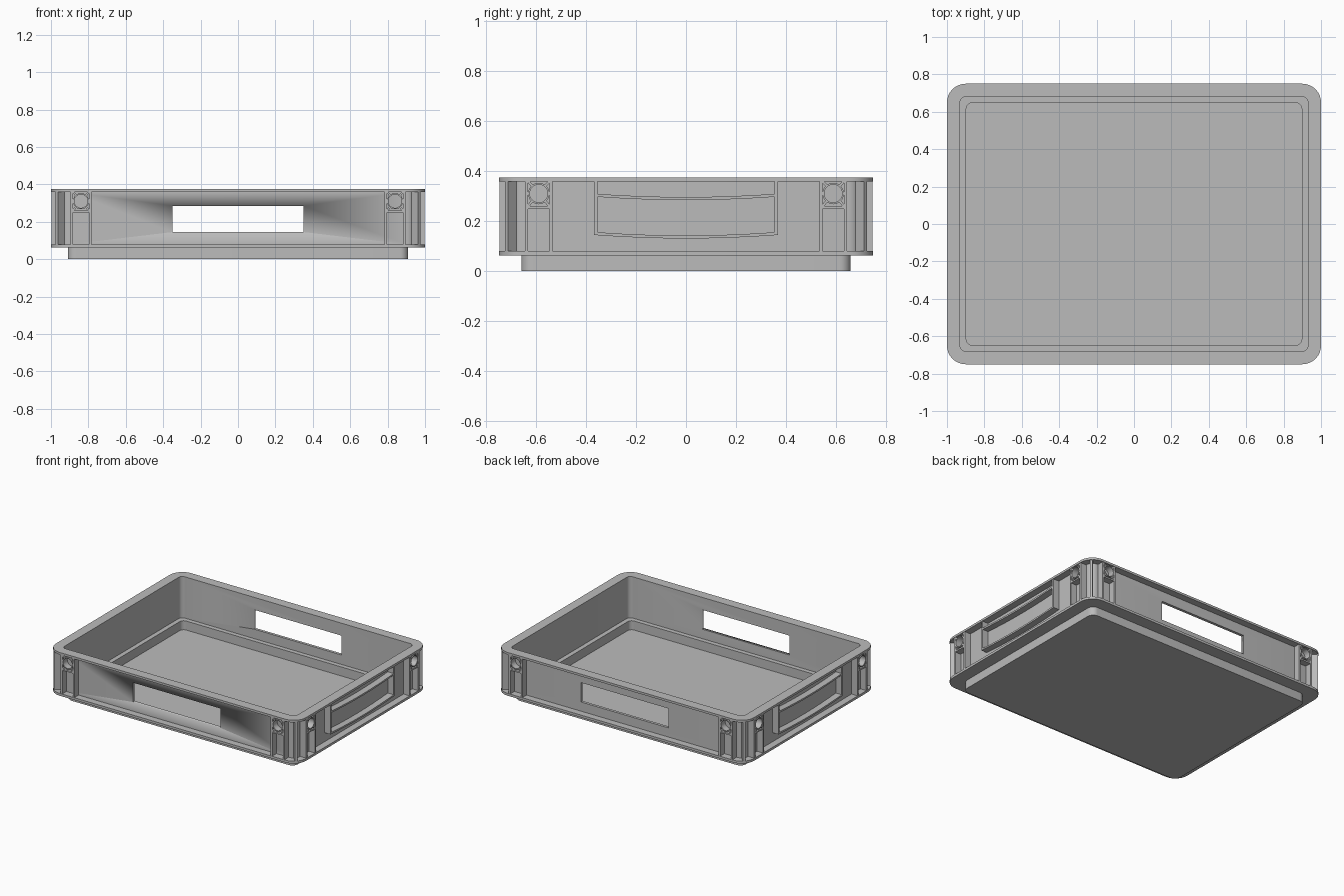
import bpy, bmesh, math
from mathutils import Vector

if "Cube" in bpy.data.objects:
    bpy.data.objects.remove(bpy.data.objects["Cube"])

grey = bpy.data.materials.new("grey plastic")
grey.use_nodes = True
COLOUR = (0.5, 0.5, 0.5, 1)
grey.diffuse_color = COLOUR
grey.node_tree.nodes["Principled BSDF"].inputs["Base Color"].default_value = COLOUR

Z_LOW, Z_HIGH = 0.075, 0.365      # ribs run between the two flanges


def finish(bm, name, mirror=(False, False)):
    bmesh.ops.recalc_face_normals(bm, faces=bm.faces)
    mesh = bpy.data.meshes.new(name)
    bm.to_mesh(mesh)
    bm.free()
    mesh.materials.append(grey)
    ob = bpy.data.objects.new(name, mesh)
    bpy.context.collection.objects.link(ob)
    bpy.ops.object.select_all(action='DESELECT')
    ob.select_set(True)
    bpy.context.view_layer.objects.active = ob
    bpy.ops.object.shade_smooth_by_angle(angle=math.radians(30))
    if any(mirror):
        mod = ob.modifiers.new("Mirror", 'MIRROR')
        mod.use_axis = (mirror[0], mirror[1], False)
        mod.use_mirror_merge = False
    return ob


def rounded_loop(bm, hx, hy, r, z, seg=8):
    verts = []
    for q, (sx, sy) in enumerate([(1, 1), (-1, 1), (-1, -1), (1, -1)]):
        for i in range(seg + 1):
            a = math.pi / 2 * (q + i / seg)
            verts.append(bm.verts.new((sx * (hx - r) + r * math.cos(a),
                                       sy * (hy - r) + r * math.sin(a), z)))
    return verts


def bridge(bm, a, b):
    n = len(a)
    for i in range(n):
        bm.faces.new((a[i], a[(i + 1) % n], b[(i + 1) % n], b[i]))


def prism(bm, pts, d0, d1, place):
    """Extrude a (u, z) outline outward from a wall, from depth d0 to d1."""
    a = [bm.verts.new(place(u, d0, z)) for u, z in pts]
    b = [bm.verts.new(place(u, d1, z)) for u, z in pts]
    bm.faces.new(a)
    bm.faces.new(b)
    bridge(bm, a, b)


def rect(u0, u1, z0, z1):
    return [(u0, z0), (u1, z0), (u1, z1), (u0, z1)]


def long_wall(u, d, z):
    return (u, d, z)


def short_wall(u, d, z):
    return (d, u, z)


# Tray shell: half sizes, corner radius and height of each ring, outside then inside
bm = bmesh.new()
rings = [(0.91, 0.66, 0.045, 0.0), (0.91, 0.66, 0.045, 0.062),
         (1.0, 0.75, 0.1, 0.062), (1.0, 0.75, 0.1, 0.079),
         (0.95, 0.70, 0.05, 0.079), (0.95, 0.70, 0.05, 0.359),
         (1.0, 0.75, 0.1, 0.359), (1.0, 0.75, 0.1, 0.375),
         (0.93, 0.68, 0.03, 0.375), (0.93, 0.68, 0.03, 0.077),
         (0.897, 0.647, 0.03, 0.077), (0.897, 0.647, 0.03, 0.012)]
loops = [rounded_loop(bm, *r) for r in rings]
for a, b in zip(loops, loops[1:]):
    bridge(bm, a, b)
bm.faces.new(loops[0])
bm.faces.new(loops[-1])
body = finish(bm, "crate_body")

# Grip openings through both long walls
bm = bmesh.new()
prism(bm, rect(-0.35, 0.35, 0.145, 0.285), -0.9, 0.9, long_wall)
cutter = finish(bm, "grip_cutter")
cutter.hide_render = True
cut = body.modifiers.new("Grips", 'BOOLEAN')
cut.operation, cut.solver, cut.object = 'DIFFERENCE', 'EXACT', cutter
bpy.context.view_layer.objects.active = body
bpy.ops.object.modifier_apply(modifier=cut.name)
bpy.data.objects.remove(cutter)


# Ribbed bays beside each corner, each with a braced round socket
def corner_bay(name, u0, u1, wall, place):
    d0, d1 = wall - 0.008, wall + 0.047
    t = 0.013
    bm = bmesh.new()
    prism(bm, rect(u0, u0 + t, Z_LOW, Z_HIGH), d0, d1, place)
    prism(bm, rect(u1 - t, u1, Z_LOW, Z_HIGH), d0, d1, place)
    prism(bm, rect(u0 + t, u1 - t, 0.249, 0.26), d0, d1, place)
    # Socket tube
    cu, cz, n = (u0 + u1) / 2, 0.31, 24
    circles = []
    for r, d in [(0.043, d0), (0.043, d1), (0.036, d1), (0.036, d0)]:
        circles.append([bm.verts.new(place(cu + r * math.cos(math.tau * i / n), d,
                                           cz + r * math.sin(math.tau * i / n)))
                        for i in range(n)])
    for i in range(4):
        bridge(bm, circles[i], circles[(i + 1) % 4])
    # Diagonal braces to the corners of the cell
    for su in (-1, 1):
        for sz in (-1, 1):
            way = Vector((su * 0.043, sz * 0.05))
            side = Vector((-way.y, way.x)).normalized() * 0.005
            c = Vector((cu, cz))
            a, b = c + way.normalized() * 0.04, c + way
            prism(bm, [a - side, b - side, b + side, a + side], d0, d1, place)
    finish(bm, name, (True, True))


corner_bay("long_wall_corner_bays", 0.784, 0.895, 0.70, long_wall)
corner_bay("short_wall_corner_bays", 0.534, 0.646, 0.95, short_wall)

# Diagonal rib across each rounded corner
bm = bmesh.new()
outline = [Vector((0.925, 0.675)), Vector((0.969, 0.719))]
side = Vector((1, -1)).normalized() * 0.009
base = [outline[0] - side, outline[1] - side, outline[1] + side, outline[0] + side]
low = [bm.verts.new((p.x, p.y, Z_LOW)) for p in base]
high = [bm.verts.new((p.x, p.y, Z_HIGH)) for p in base]
bm.faces.new(low)
bm.faces.new(high)
bridge(bm, low, high)
finish(bm, "corner_ribs", (True, True))


# Handle frames on the short walls: two cheeks and two sagging bars
def sagging_bar(half, z, sag, thick, n=8):
    us = [half * (2 * i / n - 1) for i in range(n + 1)]
    top = [(u, z - sag * (1 - (u / half) ** 2)) for u in us]
    return top + [(u, zz - thick) for u, zz in reversed(top)]


bm = bmesh.new()
for s in (-1, 1):
    prism(bm, rect(*sorted((s * 0.354, s * 0.368)), 0.144, Z_HIGH), 0.942, 0.997, short_wall)
prism(bm, sagging_bar(0.36, 0.309, 0.013, 0.012), 0.942, 0.997, short_wall)
prism(bm, sagging_bar(0.368, 0.156, 0.014, 0.012), 0.942, 0.997, short_wall)
finish(bm, "handle_frames", (True, False))
